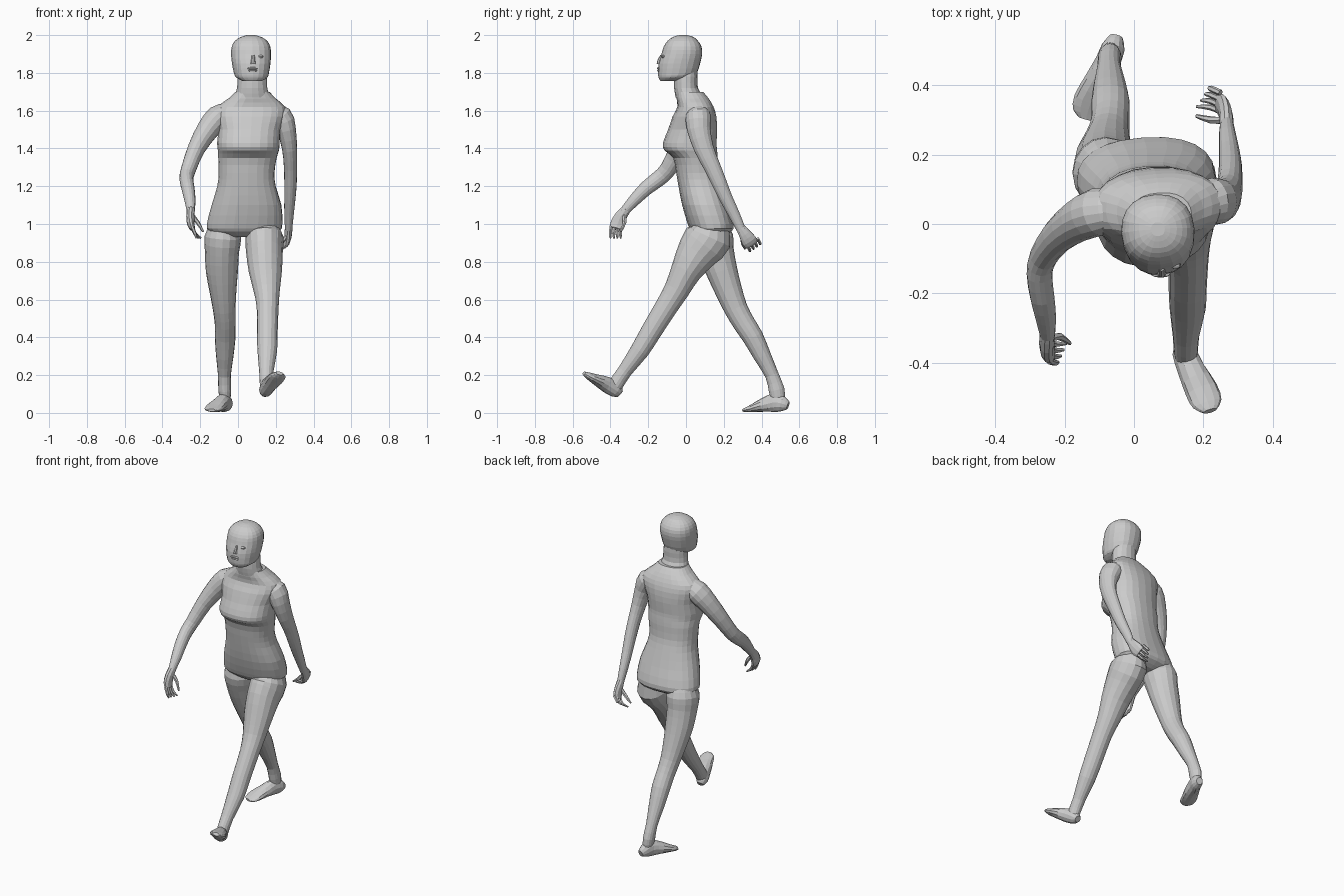
import bpy, bmesh
from math import cos, sin, tau, radians
from mathutils import Vector


def smooth_path(pts, steps=2):
    """Catmull-Rom resampling of section tuples."""
    out = []
    for i in range(len(pts) - 1):
        quad = [pts[max(i - 1, 0)], pts[i], pts[i + 1], pts[min(i + 2, len(pts) - 1)]]
        for s in range(steps):
            t = s / steps
            out.append([0.5 * (2 * b + (c - a) * t + (2 * a - 5 * b + 4 * c - d) * t * t
                               + (3 * b - a - 3 * c + d) * t ** 3) for a, b, c, d in zip(*quad)])
    return out + [list(pts[-1])]


def loft(name, sections, sides=16, level=False, power=1.0, twist=0, steps=2):
    """Skin oval rings (x, y, z, side radius, depth radius) along a path."""
    secs = smooth_path(sections, steps)
    centres = [Vector(s[:3]) for s in secs]
    bm = bmesh.new()
    rings = []
    for i, s in enumerate(secs):
        if level:
            side = Vector((cos(radians(twist)), sin(radians(twist)), 0))
            depth = Vector((-side.y, side.x, 0))
        else:
            t = (centres[min(i + 1, len(secs) - 1)] - centres[max(i - 1, 0)]).normalized()
            side = (Vector((1, 0, 0)) - t * t.x).normalized()
            depth = t.cross(side)
        ring = []
        for k in range(sides):
            c, d = cos(tau * k / sides), sin(tau * k / sides)
            c = abs(c) ** power * (1 if c > 0 else -1)
            d = abs(d) ** power * (1 if d > 0 else -1)
            ring.append(bm.verts.new(centres[i] + side * c * s[3] + depth * d * s[4]))
        rings.append(ring)
    for a, b in zip(rings, rings[1:]):
        for k in range(sides):
            j = (k + 1) % sides
            bm.faces.new((a[k], a[j], b[j], b[k]))
    bm.faces.new(rings[0][::-1])
    bm.faces.new(rings[-1])
    bmesh.ops.recalc_face_normals(bm, faces=bm.faces[:])
    mesh = bpy.data.meshes.new(name)
    bm.to_mesh(mesh)
    bm.free()
    obj = bpy.data.objects.new(name, mesh)
    bpy.context.collection.objects.link(obj)
    return obj


def digit(name, base, mid, tip, r=0.009):
    loft(name, [(*base, r, r), (*mid, r, r), (*tip, r * 0.5, r * 0.5)], sides=6)


def blob(name, loc, scale):
    bpy.ops.mesh.primitive_uv_sphere_add(segments=10, ring_count=6, radius=1, location=loc)
    bpy.context.object.name = name
    bpy.context.object.scale = scale


# Torso, leaning forward, bust ledge at z 1.4
loft("torso", [
    (.035, .13, .93, .10, .06), (.033, .135, .96, .185, .105), (.035, .13, 1.0, .20, .12),
    (.045, .10, 1.1, .185, .12), (.045, .075, 1.2, .155, .115), (.045, .06, 1.27, .148, .112),
    (.05, .05, 1.35, .155, .118), (.055, .025, 1.39, .162, .14), (.055, .02, 1.43, .166, .142),
    (.06, .035, 1.5, .165, .13), (.065, .045, 1.57, .185, .115), (.07, .05, 1.62, .18, .095),
    (.075, .035, 1.665, .125, .085), (.077, .02, 1.70, .09, .07)],
    sides=24, level=True, power=0.85, twist=4)

# Neck and head
loft("neck", [(.075, .02, 1.67, .095, .075), (.075, 0, 1.72, .08, .063),
              (.075, 0, 1.78, .077, .062), (.07, 0, 1.83, .07, .06)], level=True)
loft("head", [
    (.075, -.095, 1.757, .05, .04), (.073, -.06, 1.775, .083, .085), (.071, -.045, 1.80, .093, .103),
    (.07, -.035, 1.85, .102, .11), (.069, -.022, 1.90, .106, .108), (.069, -.018, 1.94, .102, .10),
    (.069, -.017, 1.97, .085, .08), (.069, -.015, 1.99, .055, .055), (.069, -.015, 2.0, .02, .02)],
    sides=20, level=True, power=0.9, twist=4)

# Face features
loft("nose", [(.08, -.128, 1.895, .008, .008), (.08, -.14, 1.865, .011, .012),
              (.08, -.143, 1.848, .014, .012)], sides=8, level=True)
blob("upper_lip", (.077, -.143, 1.824, ), (.03, .012, .007))
blob("lower_lip", (.077, -.141, 1.812), (.026, .012, .007))
for label, x in (("right", .04), ("left", .118)):
    blob(label + "_eye", (x, -.118, 1.886), (.017, .012, .009))

# Forward leg, heel strike
loft("front_leg", [
    (.135, .13, 1.0, .07, .08), (.14, .12, .93, .10, .125), (.14, .06, .85, .097, .11),
    (.145, 0, .75, .088, .082), (.152, -.05, .65, .07, .067), (.157, -.105, .56, .058, .06),
    (.155, -.185, .43, .055, .055), (.155, -.245, .33, .052, .05), (.15, -.325, .22, .038, .038),
    (.15, -.375, .145, .034, .04), (.15, -.385, .115, .025, .03)])
loft("front_foot", [
    (.14, -.348, .10, .02, .02), (.145, -.37, .118, .035, .038), (.165, -.42, .15, .04, .042),
    (.195, -.48, .178, .048, .028), (.212, -.52, .198, .043, .018), (.22, -.54, .21, .02, .01)], sides=12)

# Rear leg, foot on the ground turned outwards
loft("rear_leg", [
    (-.075, .14, 1.0, .07, .08), (-.08, .145, .93, .097, .105), (-.085, .16, .85, .09, .095),
    (-.085, .19, .75, .085, .083), (-.08, .225, .65, .072, .072), (-.073, .265, .55, .06, .062),
    (-.068, .31, .47, .055, .058), (-.068, .355, .4, .055, .055), (-.07, .405, .3, .046, .046),
    (-.072, .455, .2, .034, .036), (-.07, .48, .12, .034, .042), (-.068, .487, .07, .028, .036)])
loft("rear_foot", [
    (-.052, .54, .038, .02, .022), (-.06, .51, .048, .034, .042), (-.075, .47, .055, .036, .05),
    (-.10, .41, .042, .045, .037), (-.125, .355, .026, .05, .022), (-.135, .32, .017, .042, .013),
    (-.14, .303, .014, .02, .008)], sides=12)

# Forward-swinging arm and hand
loft("front_arm", [
    (-.05, .045, 1.60, .045, .055), (-.105, .035, 1.565, .065, .07), (-.16, .01, 1.5, .06, .062),
    (-.22, -.035, 1.4, .047, .052), (-.262, -.095, 1.29, .04, .044), (-.273, -.145, 1.24, .037, .042),
    (-.265, -.21, 1.19, .035, .038), (-.255, -.27, 1.13, .03, .032), (-.25, -.32, 1.075, .022, .025)])
loft("front_hand", [
    (-.25, -.31, 1.085, .022, .024), (-.252, -.345, 1.04, .022, .034),
    (-.25, -.362, 1.0, .02, .04), (-.24, -.37, .975, .014, .034)], sides=10)
for i in range(4):
    y = -.342 - .018 * i
    digit("front_finger", (-.245, y, .99), (-.228, y - .005, .95), (-.195 - .008 * i, y - .003, .925))
digit("front_thumb", (-.245, -.33, 1.05), (-.215, -.325, 1.01), (-.185, -.345, .96), .011)

# Backward-swinging arm and hand
loft("rear_arm", [
    (.17, .055, 1.60, .045, .055), (.225, .065, 1.565, .065, .068), (.255, .068, 1.5, .052, .062),
    (.273, .095, 1.4, .04, .052), (.278, .14, 1.3, .035, .044), (.278, .175, 1.22, .033, .04),
    (.275, .21, 1.14, .03, .035), (.27, .255, 1.05, .025, .03), (.268, .292, .97, .019, .024)])
loft("rear_hand", [
    (.268, .285, .985, .02, .024), (.266, .312, .945, .02, .034),
    (.258, .335, .91, .018, .042), (.245, .348, .89, .013, .036)], sides=10)
for i in range(4):
    y, z = .325 + .018 * i, .875 + .012 * i
    digit("rear_finger", (.25, y, z + .012), (.222, y + .012, z - .012), (.18 + .012 * i, y + .014, z - .02))
digit("rear_thumb", (.26, .30, .94), (.225, .30, .90), (.18, .312, .87), .011)
